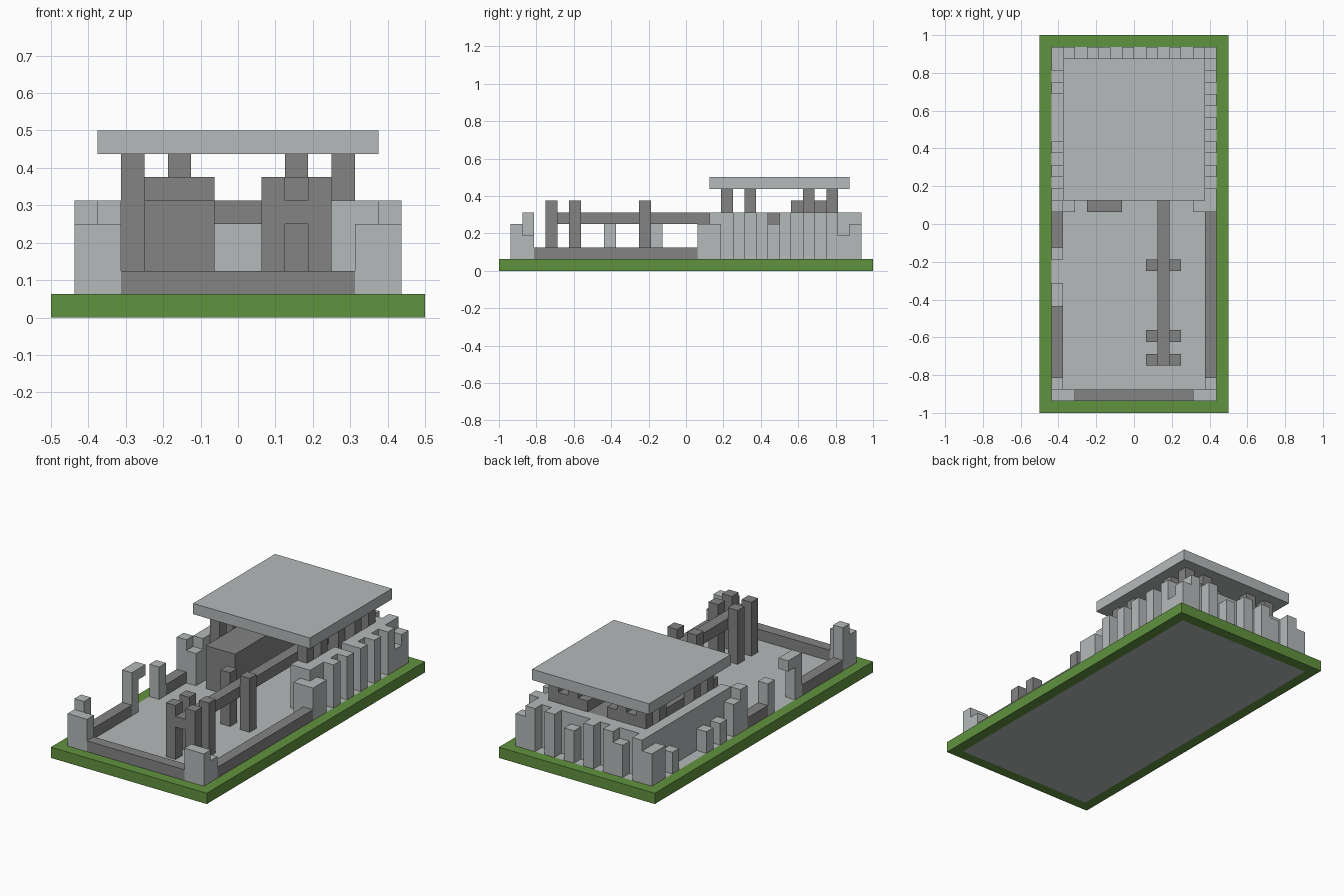
import bpy, bmesh
from mathutils import Matrix, Vector

cube = bpy.data.objects.get("Cube")
if cube:
    bpy.data.objects.remove(cube, do_unlink=True)

U = 1 / 16  # one block


def material(name, rgb):
    m = bpy.data.materials.new(name)
    m.use_nodes = True
    m.diffuse_color = (*rgb, 1)
    bsdf = m.node_tree.nodes["Principled BSDF"]
    bsdf.inputs["Base Color"].default_value = (*rgb, 1)
    bsdf.inputs["Roughness"].default_value = 0.9
    return m


GRASS = material("grass green", (0.12, 0.29, 0.05))
PALE = material("pale stone", (0.46, 0.49, 0.49))
DARK = material("dark stone", (0.23, 0.23, 0.23))


def blocks(name, mat, boxes):
    """One object from boxes given as x, y and z ranges in block units."""
    bm = bmesh.new()
    for x0, x1, y0, y1, z0, z1 in boxes:
        mid = Vector((x0 + x1, y0 + y1, z0 + z1)) * U / 2
        size = Vector((x1 - x0, y1 - y0, z1 - z0)) * U
        bmesh.ops.create_cube(bm, size=1, matrix=Matrix.LocRotScale(mid, None, size))
    me = bpy.data.meshes.new(name)
    bm.to_mesh(me)
    bm.free()
    me.materials.append(mat)
    ob = bpy.data.objects.new(name, me)
    bpy.context.collection.objects.link(ob)


def column(x, y, top):
    return (x, x + 1, y, y + 1, 1, top)


# Ground
blocks("grass_border", GRASS, [(-8, 8, -16, -15, 0, 1), (-8, 8, 15, 16, 0, 1),
                               (-8, -7, -15, 15, 0, 1), (7, 8, -15, 15, 0, 1)])
blocks("stone_floor", PALE, [(-7, 7, -15, 15, 0, 1)])

# Low courtyard walls with a gate gap on the right
blocks("courtyard_wall", DARK, [(-5, 5, -15, -14, 1, 2), (6, 7, -13, 1, 1, 2),
                                (-7, -6, -13, -7, 1, 2), (-7, -6, -2, 1, 1, 2)])
blocks("left_front_corner", PALE, [(5, 7, -15, -14, 1, 4), column(6, -14, 3)])
blocks("right_front_corner", PALE, [(-7, -5, -15, -14, 1, 4), column(-7, -14, 5)])
blocks("broken_gate", PALE, [column(-7, -7, 5), (-7, -6, -6, -5, 4, 5), column(-7, -3, 4)])

# Hall walls: a hollow box with a window and an open front
blocks("hall_walls", PALE, [(-6, -5, 2, 14, 1, 5), (-5, 5, 13, 14, 1, 5),
                            (5, 6, 2, 7, 1, 5), (5, 6, 8, 14, 1, 5),
                            (5, 6, 7, 8, 1, 4), (4, 5, 2, 3, 1, 5)])
blocks("left_wing", PALE, [(5, 7, 1, 2, 1, 4), column(6, 2, 4)])
blocks("right_wing", PALE, [column(-7, 1, 5), column(-6, 1, 4), column(-7, 2, 4)])

# Ruined buttresses around the hall
blocks("left_buttresses", PALE, [column(6, y, 5) for y in range(4, 13, 2)]
       + [column(6, 13, 3)])
blocks("right_buttresses", PALE, [column(-7, y, 3) for y in (4, 6, 11)]
       + [column(-7, 13, 4)])
blocks("back_buttresses", PALE, [column(6, 14, 4), column(5, 14, 5), column(-7, 14, 4), column(-6, 14, 5)]
       + [column(x, 14, top) for x, top in ((3, 5), (1, 4), (-1, 5), (-3, 5), (-4, 4))])

# Dark masonry inside the hall
blocks("hall_plinths", DARK, [(-4, -1, 1, 9, 1, 5), (-4, -1, 9, 13, 1, 6),
                              (1, 4, 9, 13, 1, 6), (-1, 1, 9, 13, 4, 5)])

# Roof and its pillars
pillars = []
for x in (-5, 4):
    pillars += [column(x, y, 7) for y in (3, 5, 10, 12)]
for x in (-3, 2):
    pillars.append((x, x + 1, 12, 13, 6, 7))
blocks("roof_pillars", DARK, pillars)
blocks("roof_slab", PALE, [(-6, 6, 2, 14, 7, 8)])

# Paired posts carrying a long beam
blocks("beam_posts", DARK, [column(x, y, 6) for x in (1, 3) for y in (-12, -10, -4)])
blocks("long_beam", DARK, [(2, 3, -12, 9, 4, 5)])
